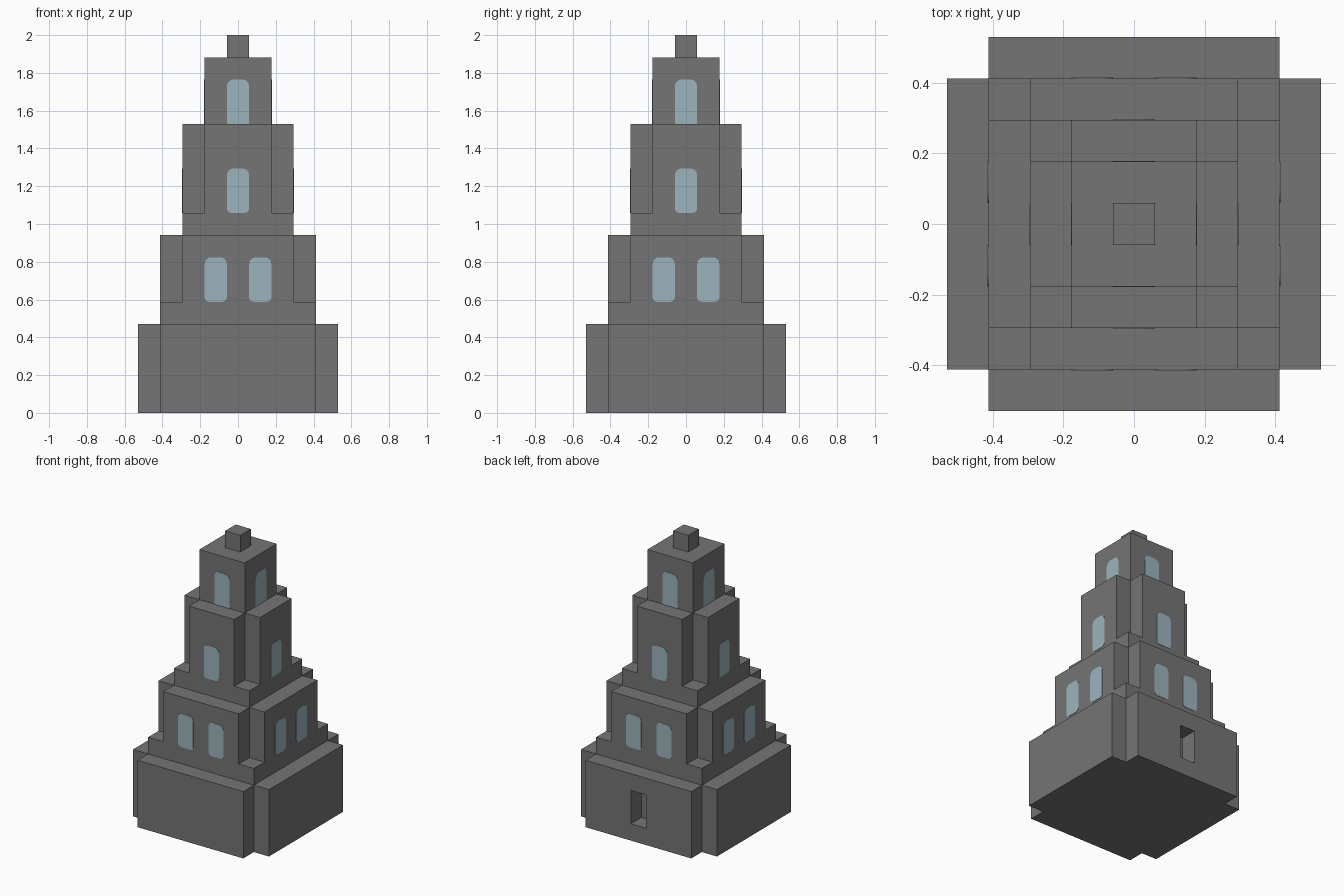
import bpy
import bmesh
from math import cos, sin, pi, radians
from mathutils import Matrix, Vector

U = 2 / 17          # building module: the tower is 17 modules tall

if "Cube" in bpy.data.objects:
    bpy.data.objects.remove(bpy.data.objects["Cube"], do_unlink=True)


def make_material(name, rgb):
    mat = bpy.data.materials.new(name)
    mat.use_nodes = True
    mat.diffuse_color = (*rgb, 1)
    mat.node_tree.nodes["Principled BSDF"].inputs["Base Color"].default_value = (*rgb, 1)
    return mat


stone = make_material("grey stone", (0.178, 0.178, 0.182))
glass = make_material("pale blue glass", (0.333, 0.456, 0.503))


def prism(name, outline, low, high, mat, matrix=Matrix()):
    """Extrude a flat outline (in modules) from low to high."""
    bm = bmesh.new()
    face = bm.faces.new([bm.verts.new((x * U, y * U, low * U)) for x, y in outline])
    top = bmesh.ops.extrude_face_region(bm, geom=[face])["geom"]
    bmesh.ops.translate(bm, vec=(0, 0, (high - low) * U),
                        verts=[v for v in top if isinstance(v, bmesh.types.BMVert)])
    bmesh.ops.recalc_face_normals(bm, faces=bm.faces)
    bm.transform(matrix)
    mesh = bpy.data.meshes.new(name)
    bm.to_mesh(mesh)
    bm.free()
    mesh.materials.append(mat)
    obj = bpy.data.objects.new(name, mesh)
    bpy.context.collection.objects.link(obj)
    return obj


def rect(w, d):
    return [(-w, -d), (w, -d), (w, d), (-w, d)]


def notched(r):
    """Square outline of half width r with one-module corner notches."""
    n = r - 1
    return [(-n, -r), (n, -r), (n, -n), (r, -n), (r, n), (n, n),
            (n, r), (-n, r), (-n, n), (-r, n), (-r, -n), (-n, -n)]


def window_outline(top, bottom):
    """Upright pane, one by two modules, with rounded corners of given radii."""
    points = []
    corners = [(-1, 0, bottom, 180), (1, 0, bottom, 270), (1, 2, top, 0), (-1, 2, top, 90)]
    for side, y, r, start in corners:
        cx = side * (0.5 - r)
        cy = r if y == 0 else 2 - r
        steps = 4 if r else 0
        for i in range(steps + 1):
            a = radians(start) + (pi / 2) * i / max(steps, 1)
            points.append((cx + r * cos(a), cy + r * sin(a)))
    return points


# Stacked tiers
base = prism("base", notched(4.5), 0, 4, stone)
prism("lower_plinth", rect(3.5, 3.5), 4, 5, stone)
prism("lower_tier", notched(3.5), 5, 8, stone)
prism("middle_plinth", rect(2.5, 2.5), 8, 9, stone)
prism("middle_tier", notched(2.5), 9, 13, stone)
prism("upper_tier", rect(1.5, 1.5), 13, 16, stone)
prism("top_block", rect(0.5, 0.5), 16, 17, stone)

# Doorway recess in the back of the base
cutter = prism("doorway_cutter", [(x, y + 4.5) for x, y in rect(0.5, 1)], 1, 3, stone)
cutter.hide_render = True
mod = base.modifiers.new("doorway", "BOOLEAN")
mod.operation = "DIFFERENCE"
mod.solver = "EXACT"
mod.object = cutter
bpy.context.view_layer.objects.active = base
bpy.ops.object.modifier_apply(modifier=mod.name)
bpy.data.objects.remove(cutter, do_unlink=True)

# Windows on all four sides: wall distance, sill height, offsets, bottom radius
rows = [("lower_window", 3.5, 5, (-1, 1), 0.2),
        ("middle_window", 2.5, 9, (0,), 0.2),
        ("upper_window", 1.5, 13, (0,), 0)]
stand_up = Matrix.Rotation(pi / 2, 4, "X")
for name, wall, sill, offsets, bottom in rows:
    for i, side in enumerate(("front", "left", "back", "right")):
        turn = Matrix.Rotation(i * pi / 2, 4, "Z")
        for offset in offsets:
            place = Matrix.Translation(Vector((offset, -wall, sill)) * U)
            prism(f"{name}_{side}", window_outline(0.3, bottom), -0.02, 0.02,
                  glass, turn @ place @ stand_up)
